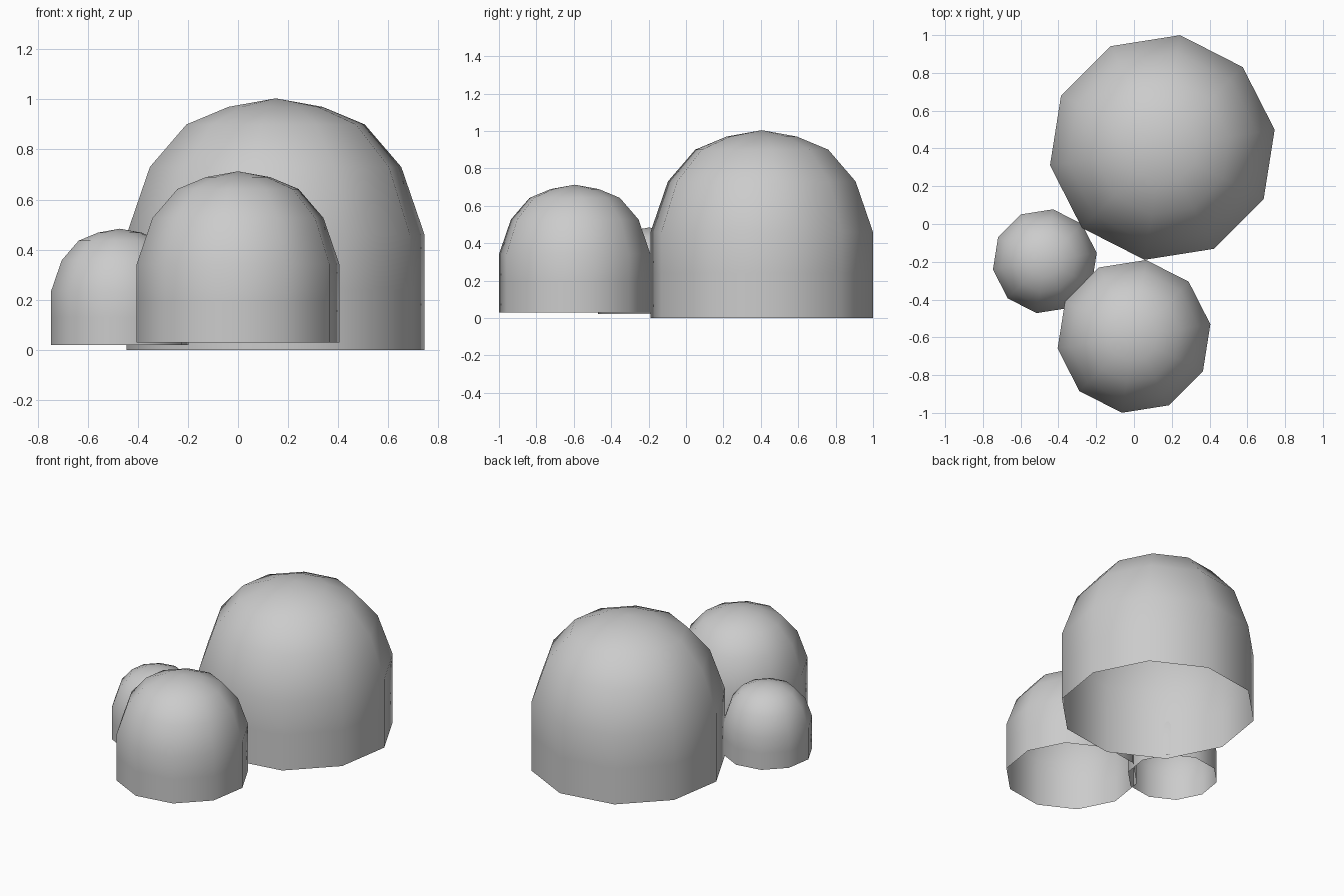
import bpy
from math import cos, sin, radians, pi

if "Cube" in bpy.data.objects:
    bpy.data.objects.remove(bpy.data.objects["Cube"])

SIDES = 10
TURN = radians(9)
# dome profile (radius, height) for the large dome, apex added separately
PROFILE = [(0.602, 0.0), (0.602, 0.24), (0.602, 0.46), (0.508, 0.73), (0.36, 0.90), (0.19, 0.97)]
APEX = 1.004


def dome(name, x, y, z, scale):
    """Open-bottomed ten-sided dome with straight lower walls."""
    verts = [(r * cos(TURN + 2 * pi * i / SIDES), r * sin(TURN + 2 * pi * i / SIDES), h)
             for r, h in PROFILE for i in range(SIDES)]
    verts.append((0, 0, APEX))
    verts = [(x + a * scale, y + b * scale, z + c * scale) for a, b, c in verts]
    faces = []
    for k in range(len(PROFILE) - 1):
        for i in range(SIDES):
            j = (i + 1) % SIDES
            faces.append((k * SIDES + i, k * SIDES + j, (k + 1) * SIDES + j, (k + 1) * SIDES + i))
    # fan to the apex
    top = (len(PROFILE) - 1) * SIDES
    for i in range(SIDES):
        faces.append((top + i, top + (i + 1) % SIDES, len(verts) - 1))
    mesh = bpy.data.meshes.new(name)
    mesh.from_pydata(verts, [], faces)
    mesh.shade_smooth()
    obj = bpy.data.objects.new(name, mesh)
    bpy.context.collection.objects.link(obj)
    return obj


# three clustered domes
dome("large_dome", 0.15, 0.405, 0.0, 1.0)
dome("medium_dome", 0.0, -0.595, 0.03, 0.68)
dome("small_dome", -0.472, -0.197, 0.02, 0.462)
